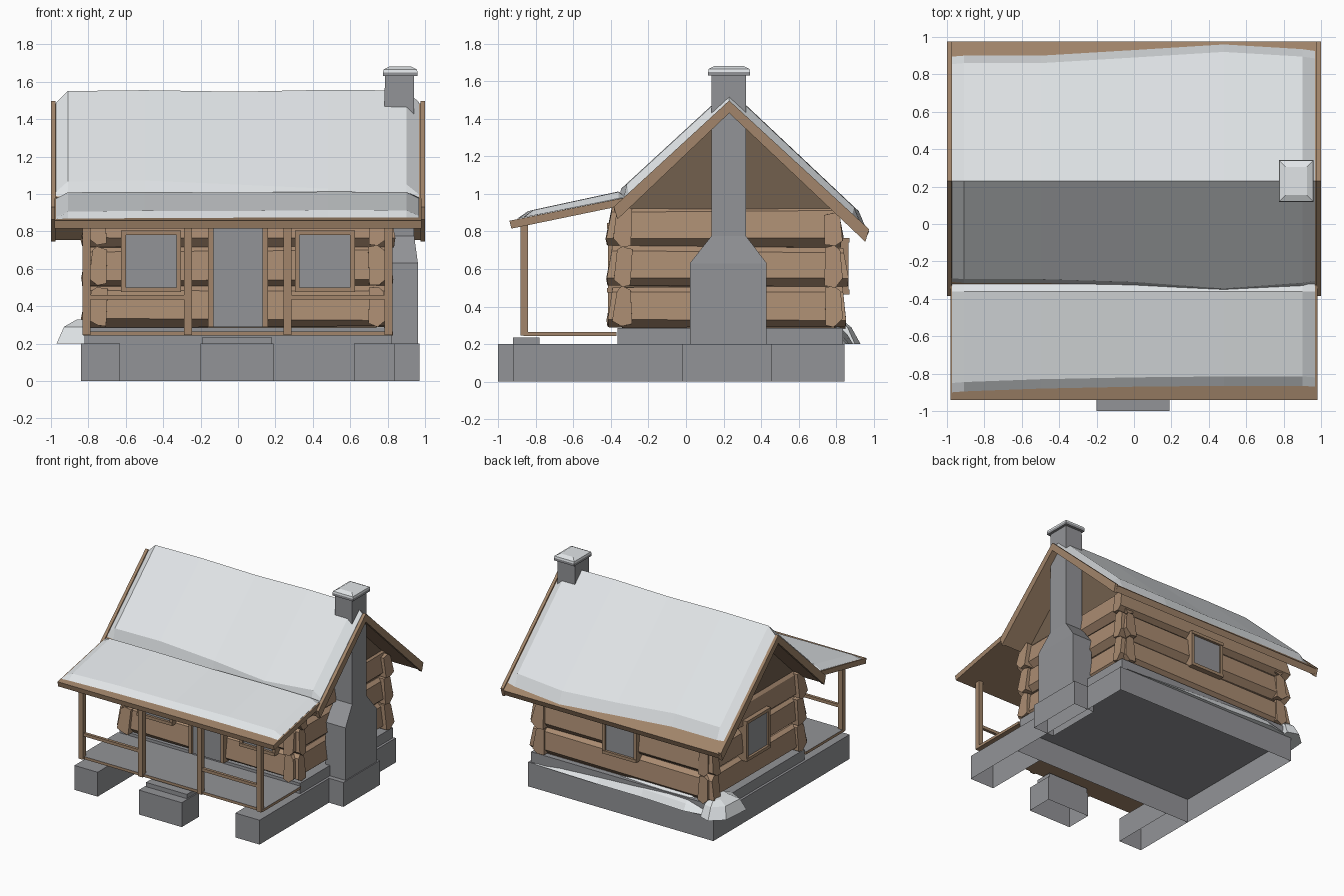
import bpy, bmesh, random
from mathutils import Vector

random.seed(4)
cube = bpy.data.objects.get("Cube")
if cube:
    bpy.data.objects.remove(cube)


def material(name, r, g, b):
    m = bpy.data.materials.new(name)
    m.use_nodes = True
    m.diffuse_color = (r, g, b, 1)
    m.node_tree.nodes["Principled BSDF"].inputs["Base Color"].default_value = (r, g, b, 1)
    return m


STONE = material("grey_stone", .29, .295, .31)
WOOD = material("log_brown", .40, .26, .165)
TRIM = material("trim_brown", .36, .235, .145)
DARK = material("dark_wood", .17, .115, .075)
SNOW = material("snow_white", .77, .80, .82)


def loft(name, rings, mat, cap_start=True, cap_end=True, top_mat=None):
    """Join equal rings of points into a skin, closing either end."""
    bm = bmesh.new()
    loops = [[bm.verts.new(p) for p in ring] for ring in rings]
    n = len(loops[0])
    for a, b in zip(loops, loops[1:]):
        for i in range(n):
            j = (i + 1) % n
            bm.faces.new((a[i], a[j], b[j], b[i]))
    if cap_start:
        bm.faces.new(loops[0][::-1])
    if cap_end:
        bm.faces.new(loops[-1])
    bmesh.ops.recalc_face_normals(bm, faces=bm.faces)
    mesh = bpy.data.meshes.new(name)
    mesh.materials.append(mat)
    if top_mat:
        mesh.materials.append(top_mat)
        for f in bm.faces:
            f.material_index = int(f.normal.z > .9)
    bm.to_mesh(mesh)
    bm.free()
    ob = bpy.data.objects.new(name, mesh)
    bpy.context.scene.collection.objects.link(ob)
    return ob


def rect(x0, x1, y0, y1, z):
    return [(x0, y0, z), (x1, y0, z), (x1, y1, z), (x0, y1, z)]


def box(name, x0, x1, y0, y1, z0, z1, mat, bottom=True, top_mat=None):
    return loft(name, [rect(x0, x1, y0, y1, z0), rect(x0, x1, y0, y1, z1)],
                mat, bottom, True, top_mat)


def prism(name, x0, x1, profile, mat):
    """Extrude a y-z profile along x."""
    return loft(name, [[(x, y, z) for y, z in profile] for x in (x0, x1)], mat)


# Foundation, open underneath
box("foundation", -.84, .84, -.37, .845, 0, .2, STONE, False)
box("foundation_ledge", -.82, .82, -.365, .835, .2, .285, STONE, False)
for side, x0, x1 in (("left", .62, .84), ("right", -.84, -.63)):
    box(side + "_porch_pier", x0, x1, -.92, -.37, 0, .2, STONE, False)
box("front_step", -.2, .19, -1, -.78, 0, .2, STONE, False)
box("upper_step", -.19, .18, -.92, -.78, .2, .235, STONE)

# Walls
box("wall_core", -.74, .74, -.33, .79, .28, .9, DARK)
RIDGE_Y, RIDGE_Z, PITCH = .23, 1.485, .92


def roof_z(y):
    return RIDGE_Z - PITCH * abs(y - RIDGE_Y)


prism("gable_wall", -.76, .76, [(-.34, .86), (.8, .86), (.8, roof_z(.8) - .03),
      (RIDGE_Y, RIDGE_Z - .03), (-.34, roof_z(-.34) - .03)], DARK)


# Place a point by wall: along the wall, outwards, up
WALLS = {
    "front": lambda u, d, z: Vector((u, -.34 - d, z)),
    "back": lambda u, d, z: Vector((-u, .79 + d, z)),
    "left": lambda u, d, z: Vector((.75 + d, u, z)),
    "right": lambda u, d, z: Vector((-.75 - d, u, z)),
}


def log(wall, row, z0, z1, u0, u1):
    def ring(end, sign):
        out = []
        grow = random.uniform(.02, .045)
        for d, t in ((-.05, .05), (.0, 0), (.05, .18), (.03, .88), (0, 1), (-.05, .95)):
            d += random.uniform(-.006, .006)
            z = z0 + t * (z1 - z0) + random.uniform(-.008, .008)
            out.append(WALLS[wall](end + sign * grow * (1 - abs(t - .18)), d, z))
        return out
    loft(f"{wall}_log_{row}", [ring(u0, -1), ring(u1, 1)], WOOD)


for row in range(3):
    low = .29 + row * .215
    for wall in WALLS:
        along_y = wall in ("left", "right")
        high = low + .215 if row < 2 or wall != "back" else .9
        back_end = .83 if row < 2 else .8
        if along_y:
            log(wall, row, low, high, -.385, back_end)
        else:
            log(wall, row, low, high, -.8, .8)


# Windows and door
def panel(name, wall, d0, d1, u0, u1, z0, z1, mat):
    p = WALLS[wall]
    loft(name, [[p(u0, d, z0), p(u1, d, z0), p(u1, d, z1), p(u0, d, z1)]
                for d in (d0, d1)], mat)


def opening(name, wall, u, half, z0, z1, edge, sill=True):
    panel(name + "_pane", wall, 0, .06, u - half, u + half, z0, z1, STONE)
    for s in (-1, 1):
        a, b = sorted((u + s * half, u + s * (half + edge)))
        panel(name + "_side_trim", wall, 0, .075, a, b, z0, z1, TRIM)
    wide = half + edge
    panel(name + "_top_trim", wall, 0, .08, u - wide, u + wide, z1, z1 + edge, TRIM)
    if sill:
        panel(name + "_sill", wall, 0, .08, u - wide, u + wide, z0 - edge, z0, TRIM)


opening("front_right_window", "front", -.465, .135, .5, .78, .025)
opening("front_left_window", "front", .465, .135, .5, .78, .025)
opening("back_window", "back", 0, .13, .49, .74, .025)
opening("side_window", "right", .24, .13, .5, .78, .025)
opening("door", "front", 0, .13, .29, .815, .03, False)

# Porch
box("porch_floor", -.83, .83, -.865, -.37, .243, .265, TRIM, True, STONE)
POSTS = (-.81, -.268, .265, .805)
for x in POSTS:
    box("porch_post", x - .021, x + .021, -.882, -.842, .245, .85, TRIM)
for a, b in (POSTS[:2], POSTS[2:]):
    box("porch_rail", a, b, -.874, -.85, .435, .46, TRIM)


def porch_z(y):
    return .857 + .2 * (y + .94)


prism("porch_roof", -.98, .98, [(-.94, porch_z(-.94)), (-.93, .815),
      (-.33, porch_z(-.33) - .04), (-.33, porch_z(-.33))], TRIM)


# Main roof with rake boards
def gable_strip(name, x0, x1, thick, lift):
    front, back = -.385, .975
    top = [(front, roof_z(front) + lift), (RIDGE_Y, RIDGE_Z + lift), (back, roof_z(back) + lift)]
    under = [(back - .02, roof_z(back) - thick), (RIDGE_Y, RIDGE_Z - thick),
             (front + .02, roof_z(front) - thick)]
    prism(name, x0, x1, top + under, TRIM)


gable_strip("main_roof", -.98, .98, .045, 0)
gable_strip("right_rake_board", -1, -.975, .055, .012)
gable_strip("left_rake_board", .975, 1, .055, .012)

# Snow on the roofs: x, front edge, back edge, porch edge, depth
COLUMNS = ((-.972, -.31, .895, -.89, .005), (-.91, -.315, .9, -.885, .065),
           (-.5, -.315, .9, -.87, .07), (0, -.33, .93, -.86, .062),
           (.48, -.365, .96, -.855, .072), (.9, -.335, .935, -.855, .068),
           (.968, -.325, .925, -.86, .005))
main_rings, porch_rings = [], []
for x, f, b, p, h in COLUMNS:
    main_rings.append([(x, y, z) for y, z in (
        (f, roof_z(f)), (f + .02, roof_z(f + .02) + h), (RIDGE_Y, RIDGE_Z + h),
        (b - .04, roof_z(b - .04) + h * .8), (b, roof_z(b)), (RIDGE_Y, RIDGE_Z - .01))])
    porch_rings.append([(x, y, z) for y, z in (
        (p - .01, porch_z(p)), (p + .04, porch_z(p) + .008 + h * .45),
        (-.36, porch_z(-.36) + h * .55), (-.32, porch_z(-.32)))])
loft("main_roof_snow", main_rings, SNOW)
loft("porch_roof_snow", porch_rings, SNOW)

# Snow drifts by the back wall
drift = []
for x, out, high in ((-.84, .85, .23), (-.6, .89, .3), (-.2, .87, .31), (.2, .87, .27),
                     (.55, .86, .25), (.78, .85, .205)):
    drift.append([(x, .78, .2), (x, out, .2), (x, out - .03, .2 + (high - .2) * .5),
                  (x, .8, high)])
loft("back_drift", drift, SNOW)
loft("corner_drift", [
    [(-.97, .6, .2), (-.8, .5, .2), (-.76, .9, .2), (-.85, .93, .2), (-.95, .84, .2)],
    [(-.93, .63, .29), (-.8, .56, .29), (-.77, .86, .29), (-.84, .88, .29), (-.92, .8, .29)],
    [(-.86, .68, .33), (-.8, .66, .33), (-.78, .8, .33), (-.83, .83, .33), (-.86, .78, .32)],
], SNOW)

# Chimney
box("chimney_footing", .78, .97, -.02, .455, 0, .2, STONE, False)
loft("chimney", [rect(.78, .962, .02, .43, .2), rect(.78, .962, .02, .43, .63),
                 rect(.78, .942, .135, .32, .775), rect(.785, .94, .135, .32, 1.635)], STONE)
box("chimney_cap", .775, .96, .118, .342, 1.63, 1.65, STONE)
loft("chimney_snow", [rect(.775, .96, .118, .342, 1.65), rect(.778, .957, .121, .339, 1.665),
                      rect(.81, .925, .155, .305, 1.682)], SNOW)
